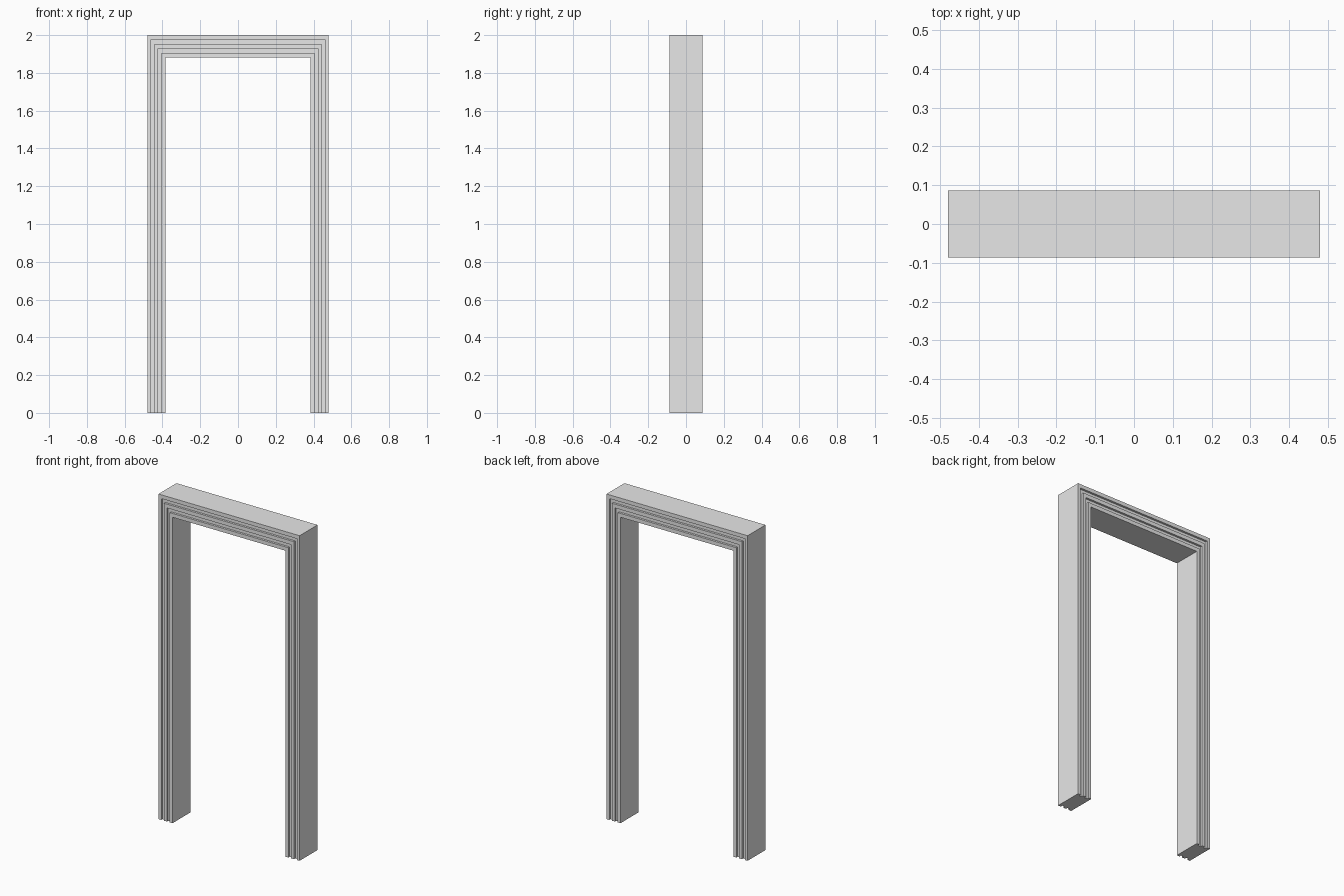
import bpy
import bmesh

cube = bpy.data.objects.get("Cube")
if cube:
    bpy.data.objects.remove(cube, do_unlink=True)

HALF_WIDTH, HEIGHT, HALF_DEPTH = 0.48, 2.0, 0.087
JAMB, HEADER = 0.095, 0.118      # visible widths of posts and lintel
GROOVE = 0.013                   # depth of the moulded grooves
BANDS = 5                        # ridge, groove, ridge, groove, ridge

# Single grey material
grey = bpy.data.materials.new("plain_grey")
grey.use_nodes = True
colour = (0.8, 0.8, 0.8, 1)
grey.diffuse_color = colour
grey.node_tree.nodes["Principled BSDF"].inputs["Base Color"].default_value = colour

# Moulding section: (fraction from outer to inner edge, depth), same on both faces
front = []
for band in range(BANDS):
    y = -HALF_DEPTH + (GROOVE if band % 2 else 0)
    front += [(band / BANDS, y), ((band + 1) / BANDS, y)]
section = front + [(t, -y) for t, y in reversed(front)]


def station(bm, side, at_top):
    """Place the section at a post foot or at a mitred top corner."""
    return [bm.verts.new((side * (HALF_WIDTH - JAMB * t), y,
                          HEIGHT - HEADER * t if at_top else 0))
            for t, y in section]


# Sweep the section up one post, across the lintel and down the other
bm = bmesh.new()
rings = [station(bm, s, top) for s, top in ((-1, 0), (-1, 1), (1, 1), (1, 0))]
count = len(section)
for a, b in zip(rings, rings[1:]):
    for i in range(count):
        j = (i + 1) % count
        bm.faces.new((a[i], a[j], b[j], b[i]))
bm.faces.new(rings[0])
bm.faces.new(rings[-1])
bmesh.ops.recalc_face_normals(bm, faces=bm.faces)

mesh = bpy.data.meshes.new("door_frame")
bm.to_mesh(mesh)
bm.free()
mesh.materials.append(grey)
frame = bpy.data.objects.new("door_frame", mesh)
bpy.context.collection.objects.link(frame)
